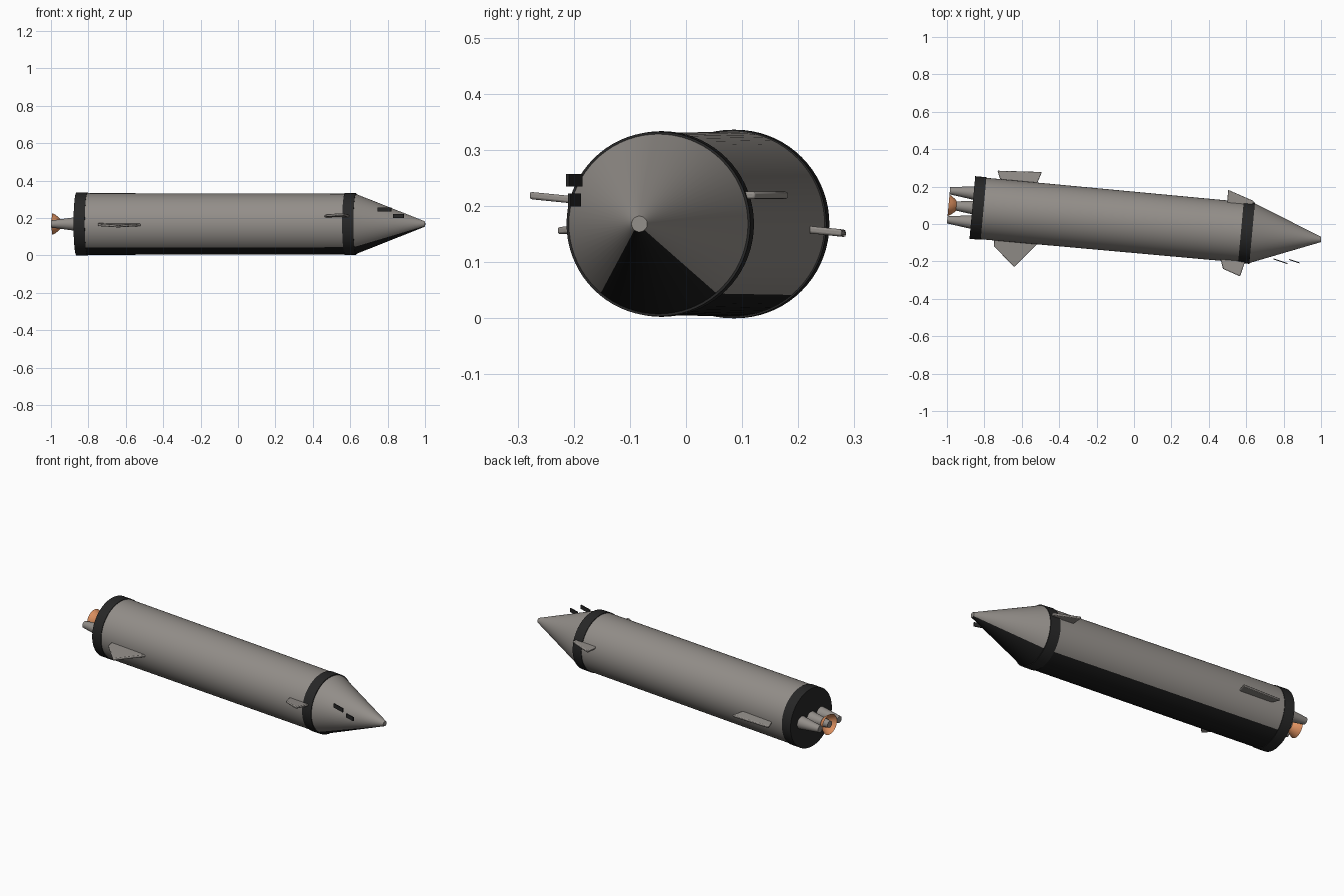
import bpy, bmesh, math
from mathutils import Matrix, Vector

if "Cube" in bpy.data.objects:
    bpy.data.objects.remove(bpy.data.objects["Cube"])


def material(name, rgb):
    m = bpy.data.materials.new(name)
    m.diffuse_color = (*rgb, 1)
    m.use_nodes = True
    m.node_tree.nodes["Principled BSDF"].inputs["Base Color"].default_value = m.diffuse_color
    return m


STEEL = material("steel_grey", (0.29, 0.27, 0.25))
BAND = material("band_charcoal", (0.02, 0.02, 0.02))
SHIELD = material("shield_black", (0.011, 0.011, 0.011))
COPPER = material("copper", (0.75, 0.29, 0.12))

# Rocket frame: origin at the nose tip, +x forward, yawed slightly
FRAME = Matrix.Translation((1, -0.083, 0.168)) @ Matrix.Rotation(math.radians(-5.25), 4, 'Z')
SHIELD_HALF_ANGLE = math.radians(40)


def finish(name, bm, mats):
    bmesh.ops.recalc_face_normals(bm, faces=bm.faces)
    me = bpy.data.meshes.new(name)
    bm.to_mesh(me)
    bm.free()
    ob = bpy.data.objects.new(name, me)
    bpy.context.collection.objects.link(ob)
    for m in mats:
        me.materials.append(m)
    return ob


def smooth(ob):
    bpy.ops.object.select_all(action='DESELECT')
    ob.select_set(True)
    bpy.context.view_layer.objects.active = ob
    bpy.ops.object.shade_smooth_by_angle(angle=math.radians(35))


def lathe(name, profile, mats, y=0, seg=72, shield=False, caps=True):
    """Revolve (x, radius) points about the rocket axis, offset sideways by y."""
    bm = bmesh.new()
    rings = [[bm.verts.new((x, y + r * math.sin(math.tau * k / seg), -r * math.cos(math.tau * k / seg)))
              for k in range(seg)] for x, r in profile]
    for a, b in zip(rings, rings[1:]):
        for k in range(seg):
            n = (k + 1) % seg
            f = bm.faces.new((a[k], a[n], b[n], b[k]))
            ang = math.tau * (k + 0.5) / seg
            if shield and min(ang, math.tau - ang) < SHIELD_HALF_ANGLE:
                f.material_index = 1
    if caps:
        bm.faces.new(rings[0])
        bm.faces.new(rings[-1])
    ob = finish(name, bm, mats)
    ob.matrix_world = FRAME
    smooth(ob)


# Hull and nose with dark heat shield along the belly
lathe("hull", [(-0.40, 0.162), (-1.84, 0.165)], [STEEL, SHIELD], shield=True)
lathe("nose_cone", [(0, 0.014), (-0.372, 0.161)], [STEEL, SHIELD], shield=True)

# Dark bands
lathe("front_band", [(-0.37, 0.1645), (-0.43, 0.1655)], [BAND])
lathe("rear_band", [(-1.812, 0.168), (-1.872, 0.168)], [BAND])

# Row of three engine nozzles and the copper bell
for side, y in (("left", 0.078), ("centre", 0), ("right", -0.078)):
    lathe(f"{side}_nozzle", [(-1.865, 0.037), (-2.0, 0.019)], [STEEL], y=y, seg=32)
lathe("copper_bell", [(-1.950, 0.014), (-1.965, 0.034), (-1.984, 0.049), (-2.0, 0.058)],
      [COPPER], seg=32, caps=False)


# Fins: a flat outline with thickness, roots sunk into the hull
def fin(name, pts, thick=0.013):
    bm = bmesh.new()
    up = Vector((0, 0, thick / 2))
    top = [bm.verts.new(Vector(p) + up) for p in pts]
    low = [bm.verts.new(Vector(p) - up) for p in pts]
    bm.faces.new(top)
    bm.faces.new(low[::-1])
    n = len(pts)
    for i in range(n):
        j = (i + 1) % n
        bm.faces.new((top[j], top[i], low[i], low[j]))
    ob = finish(name, bm, [STEEL])
    bev = ob.modifiers.new("soft_edges", 'BEVEL')
    bev.width, bev.segments = 0.004, 2
    smooth(ob)


fin("rear_right_fin", [(-0.75, -0.06, 0.168), (-0.748, -0.12, 0.163), (-0.64, -0.23, 0.156), (-0.52, -0.11, 0.163), (-0.52, -0.06, 0.168)])
fin("rear_left_fin", [(-0.70, 0.19, 0.161), (-0.73, 0.285, 0.151), (-0.492, 0.278, 0.152), (-0.53, 0.19, 0.161)])
fin("front_right_fin", [(0.455, -0.16, 0.207), (0.476, -0.24, 0.215), (0.567, -0.280, 0.219), (0.608, -0.16, 0.207)])
fin("front_left_fin", [(0.495, 0.06, 0.219), (0.503, 0.183, 0.219), (0.642, 0.122, 0.219), (0.61, 0.06, 0.219)])

# Thin dark plates beside the nose
for name, x, z, w in (("rear_plate", 0.783, 0.246, 0.078), ("front_plate", 0.857, 0.211, 0.060)):
    bm = bmesh.new()
    bmesh.ops.create_cube(bm, size=1)
    bmesh.ops.scale(bm, vec=(w, 0.005, 0.023), verts=bm.verts)
    ob = finish(name, bm, [BAND])
    ob.location = (x, -0.199, z)
    ob.rotation_euler.z = math.radians(-18)
